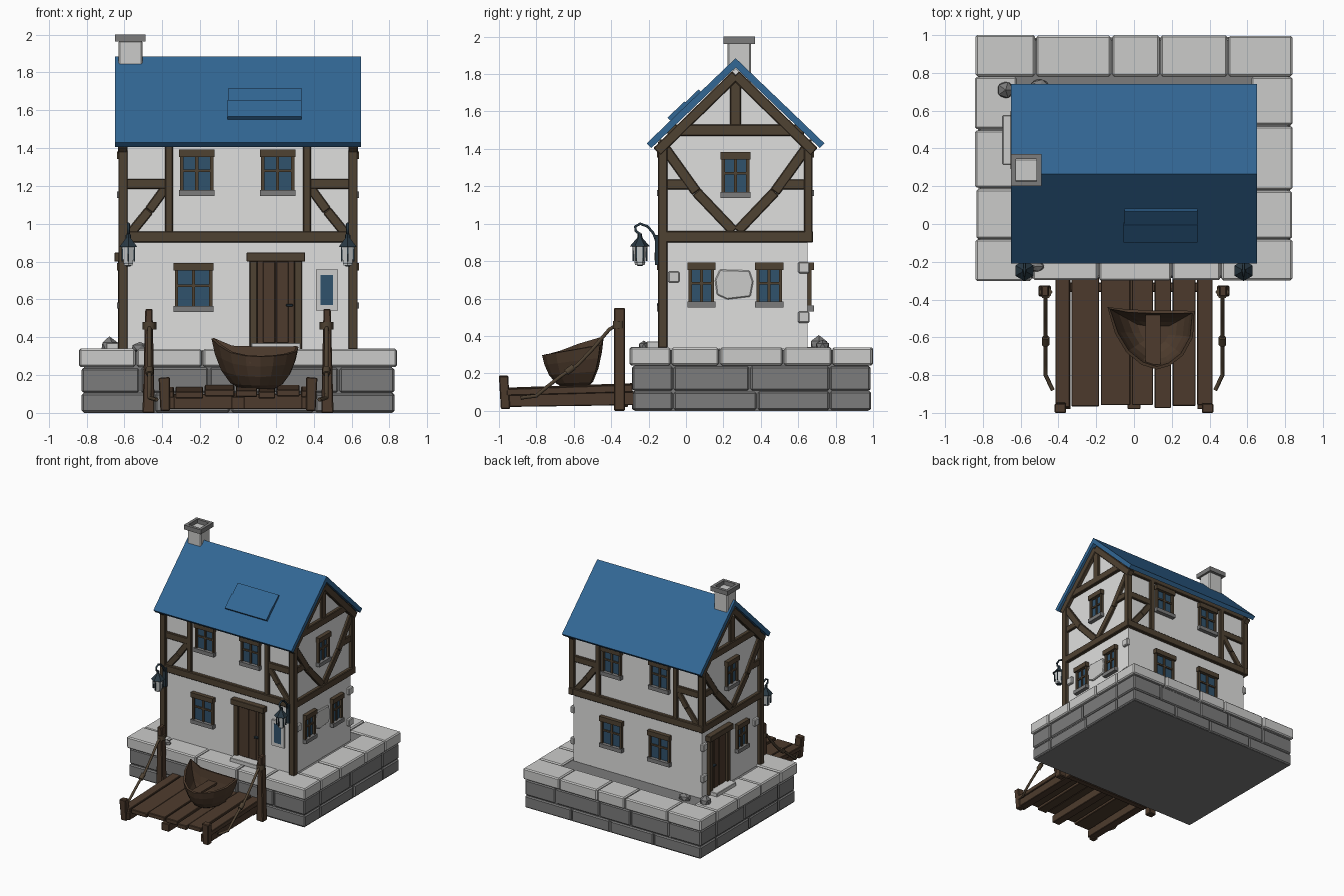
import bpy, bmesh, math, random
from mathutils import Vector, Matrix

if "Cube" in bpy.data.objects:
    bpy.data.objects.remove(bpy.data.objects["Cube"])

random.seed(4)
COLOURS = {
    "plaster": (0.74, 0.74, 0.73), "roof_blue": (0.032, 0.135, 0.30),
    "timber": (0.078, 0.054, 0.032), "dock_wood": (0.075, 0.044, 0.026),
    "light_stone": (0.60, 0.60, 0.59), "dark_stone": (0.20, 0.20, 0.20),
    "window_glass": (0.03, 0.085, 0.15), "iron": (0.022, 0.04, 0.055),
    "lantern_glass": (0.62, 0.64, 0.64)}
MATS = {}
for key, c in COLOURS.items():
    MATS[key] = bpy.data.materials.new(key)
    MATS[key].diffuse_color = (*c, 1)


def finish(bm, name, mats, bevel=0.0):
    bmesh.ops.recalc_face_normals(bm, faces=bm.faces)
    me = bpy.data.meshes.new(name)
    bm.to_mesh(me)
    bm.free()
    for m in mats.split():
        me.materials.append(MATS[m])
    ob = bpy.data.objects.new(name, me)
    bpy.context.collection.objects.link(ob)
    if bevel:
        mod = ob.modifiers.new("worn_edges", "BEVEL")
        mod.width, mod.segments, mod.limit_method = bevel, 1, "ANGLE"
    return ob


def prism(bm, pts, place, n0, n1, mat=0):
    """Extrude a 2D outline between two depths of a placed plane."""
    a = [bm.verts.new(place(u, v, n0)) for u, v in pts]
    b = [bm.verts.new(place(u, v, n1)) for u, v in pts]
    k = len(pts)
    faces = [bm.faces.new(a), bm.faces.new(b[::-1])]
    faces += [bm.faces.new((a[i], b[i], b[(i + 1) % k], a[(i + 1) % k])) for i in range(k)]
    for f in faces:
        f.material_index = mat


def rect(bm, u0, u1, v0, v1, place, n0, n1, mat=0):
    prism(bm, [(u0, v0), (u1, v0), (u1, v1), (u0, v1)], place, n0, n1, mat)


def strut(bm, path, w, place, n0, n1):
    """Beam of width w following a path of 2D points."""
    for p, q in zip(path, path[1:]):
        p, q = Vector(p), Vector(q)
        s = Vector((p.y - q.y, q.x - p.x)).normalized() * w / 2
        prism(bm, [p + s, q + s, q - s, p - s], place, n0, n1)


def tube(name, pts, r, mat):
    cu = bpy.data.curves.new(name, "CURVE")
    cu.dimensions, cu.bevel_depth, cu.bevel_resolution = "3D", r, 1
    cu.use_fill_caps = True
    sp = cu.splines.new("POLY")
    sp.points.add(len(pts) - 1)
    for p, co in zip(sp.points, pts):
        p.co = (*co, 1)
    cu.materials.append(MATS[mat])
    bpy.context.collection.objects.link(bpy.data.objects.new(name, cu))


# Planes: wall coordinates (u, v, outward n) to world
WX, Y0, Y1, YC = 0.605, -0.12, 0.65, 0.265
front = lambda u, v, n: (u, Y0 - n, v)
back = lambda u, v, n: (u, Y1 + n, v)
right = lambda u, v, n: (WX + n, u, v)
left = lambda u, v, n: (-WX - n, u, v)
across = lambda u, v, n: (n, u, v)
flat = lambda u, v, n: (u, v, n)

# Stone base: core and three courses of blocks
bm = bmesh.new()
rect(bm, -0.815, 0.815, -0.275, 0.975, flat, 0, 0.325)
finish(bm, "base_core", "dark_stone")


def course(name, z0, z1, out, mat, length):
    bm = bmesh.new()
    X, F, B, d = 0.83 + out, -0.29 - out, 0.99 + out, 0.22

    def row(a, b, c0, c1, along_x):
        n = max(1, round((b - a) / length))
        cuts = [a + (b - a) * i / n + (random.uniform(-.05, .05) if 0 < i < n else 0) for i in range(n + 1)]
        for s, e in zip(cuts, cuts[1:]):
            s, e, j = s + .004, e - .004, random.uniform(0, .008)
            if along_x:
                rect(bm, s, e, c0 + j * (c0 < 0), c1 - j * (c0 > 0), flat, z0 + .003, z1 - j / 2)
            else:
                rect(bm, c0 + j * (c0 < 0), c1 - j * (c0 > 0), s, e, flat, z0 + .003, z1 - j / 2)
    row(-X, X, F, F + d, True)
    row(-X, X, B - d, B, True)
    row(F + d, B - d, -X, -X + d, False)
    row(F + d, B - d, X - d, X, False)
    finish(bm, name, mat, 0.009)


course("base_lower_course", 0.0, 0.105, 0.0, "dark_stone", 0.42)
course("base_middle_course", 0.105, 0.24, 0.0, "dark_stone", 0.34)
course("base_top_slabs", 0.24, 0.34, 0.012, "light_stone", 0.34)

# Plaster house body with gables
bm = bmesh.new()
prism(bm, [(Y0, .33), (Y1, .33), (Y1, 1.455), (YC, 1.83), (Y0, 1.455)], across, -WX, WX)
finish(bm, "house_walls", "plaster")

# Timber framing
bm = bmesh.new()
IN, OUT = -0.02, 0.022
for x in (-0.608, 0.608):
    rect(bm, x - .025, x + .025, -.15, -.1, flat, .335, 1.44)
    rect(bm, x - .025, x + .025, .63, .675, flat, .9, 1.44)
for face in (front, back):
    rect(bm, -.62, .62, .9, .96, face, IN, .028)
    rect(bm, -.62, .62, 1.405, 1.45, face, IN, OUT)
    for s in (-1, 1):
        strut(bm, [(s * .365, .95), (s * .365, 1.43)], .042, face, IN, OUT)
        strut(bm, [(s * .61, 1.21), (s * .365, 1.21)], .055, face, IN, .018)
        strut(bm, [(s * .575, .94), (s * .47, 1.07), (s * .375, 1.2)], .05, face, IN, .016)
for face in (right, left):
    rect(bm, Y0 - .03, Y1 + .03, .9, .96, face, IN, .028)
    rect(bm, -.1, .63, 1.47, 1.53, face, IN, .028)
    rect(bm, YC - .03, YC + .03, 1.52, 1.78, face, IN, OUT)
    for s in (-1, 1):
        strut(bm, [(YC + s * .42, 1.385), (YC, 1.795)], .055, face, IN, .03)
        strut(bm, [(YC + s * .38, 1.21), (YC + s * .25, 1.21)], .055, face, IN, .018)
        strut(bm, [(YC + s * .375, 1.40), (YC + s * .21, 1.17), (YC + s * .01, .96)], .055, face, IN, .02)
finish(bm, "timber_frame", "timber", 0.005)

# Roof, with a raised patch on the front slope
bm = bmesh.new()
prism(bm, [(-.21, 1.43), (YC, 1.885), (.74, 1.43), (.715, 1.405), (YC, 1.835), (-.185, 1.405)],
      across, -.65, .65)
finish(bm, "roof", "roof_blue")
d = Vector((0, .475, .455)).normalized()
nrm = Vector((0, -d.z, d.y))
slope = lambda u, v, n: Vector((u, -.21, 1.43)) + d * v + nrm * n
bm = bmesh.new()
rect(bm, -.055, .335, .175, .30, slope, -.01, .022)
rect(bm, -.05, .335, .285, .40, slope, -.01, .016)
finish(bm, "roof_patch", "roof_blue")

# Chimney with hollow cap
bm = bmesh.new()
rect(bm, -.632, -.505, .222, .348, flat, 1.74, 1.968)
finish(bm, "chimney", "light_stone", 0.008)
bm = bmesh.new()
for a in (-.65, -.515):
    rect(bm, a, a + .025, .20, .37, flat, 1.962, 2.0)
for b in (.20, .345):
    rect(bm, -.65, -.49, b, b + .025, flat, 1.962, 2.0)
finish(bm, "chimney_cap", "dark_stone")


# Windows: glass, frame, crossbars, lintel and sill
def window(name, face, u, z0, z1, w):
    bm, h, t = bmesh.new(), w / 2, 0.018
    rect(bm, u - h, u + h, z0, z1, face, -.01, .005, 1)
    for s in (-1, 1):
        rect(bm, u + s * h - t / 2, u + s * h + t / 2, z0, z1, face, -.01, .022)
    rect(bm, u - .008, u + .008, z0, z1, face, -.01, .016)
    zm = z0 + (z1 - z0) * .55
    rect(bm, u - h, u + h, zm - .007, zm + .007, face, -.01, .015)
    rect(bm, u - h - .015, u + h + .015, z1 - .012, z1 + .028, face, -.01, .034)
    rect(bm, u - h - .015, u + h + .015, z0 - .028, z0 + .004, face, -.01, .034, 2)
    finish(bm, name, "timber window_glass dark_stone")


window("front_lower_window", front, -.235, .56, .765, .18)
for i, u in enumerate((-.218, .21)):
    window("front_upper_window_%d" % i, front, u, 1.175, 1.365, .16)
for i, u in enumerate((.235, -.215)):
    window("back_lower_window_%d" % i, back, u, .56, .765, .18)
    window("back_upper_window_%d" % i, back, u, 1.175, 1.365, .16)
for i, u in enumerate((.082, .445)):
    window("right_lower_window_%d" % i, right, u, .58, .765, .12)
window("left_lower_window", left, .13, .58, .765, .12)
for name, face in (("right", right), ("left", left)):
    window(name + "_upper_window", face, YC, 1.165, 1.355, .13)


# Doors
def door(name, face, u):
    bm = bmesh.new()
    rect(bm, u - .1, u + .1, .35, .81, face, -.01, .012, 1)
    for a in (-.035, .035):
        rect(bm, u + a - .032, u + a + .032, .37, .80, face, 0, .018, 1)
    for s in (-1, 1):
        rect(bm, u + s * .118 - .02, u + s * .118 + .02, .335, .81, face, -.01, .03)
    rect(bm, u - .155, u + .155, .80, .848, face, -.01, .048)
    rect(bm, u + .055, u + .09, .562, .576, face, .01, .035, 2)
    rect(bm, u - .13, u + .13, .335, .37, face, -.01, .09, 3)
    finish(bm, name, "timber dock_wood iron light_stone", 0.003)


door("front_door", front, .2)
door("left_door", left, .445)

# Small framed panel beside the front door
bm = bmesh.new()
rect(bm, .412, .528, .54, .757, front, -.01, .018)
rect(bm, .437, .503, .57, .73, front, .01, .022, 1)
finish(bm, "wall_panel", "light_stone window_glass")

# Exposed stones in the side plaster
bm = bmesh.new()
for face in (right, left):
    if face is right:
        prism(bm, [(.155, .70), (.18, .755), (.34, .75), (.36, .69), (.345, .61), (.22, .595), (.165, .62)],
              face, -.01, .014)
    for u, z in ((-.065, .715), (.63, .765), (.63, .50)):
        rect(bm, u - .03, u + .03, z - .03, z + .03, face, -.01, .022)
finish(bm, "exposed_stones", "light_stone", 0.006)

# Loose rocks on the base
for i, (x, y, sx, sy, sz) in enumerate(((-.68, .71, .05, .05, .06), (-.5, .73, .055, .04, .035),
                                       (-.52, -.225, .05, .03, .03))):
    bm = bmesh.new()
    bmesh.ops.create_icosphere(bm, subdivisions=1, radius=1,
                               matrix=Matrix.Translation((x, y, .345)) @ Matrix.Diagonal((sx, sy, sz, 1)))
    finish(bm, "rock_%d" % i, "dark_stone")

# Lanterns on iron hooks
for side, x in (("left", -.58), ("right", .58)):
    bm = bmesh.new()
    at = lambda z: Matrix.Translation((x, -.247, z))
    for z, r1, r2, h in ((.83, .026, .041, .10), (.902, .055, .012, .05), (.932, .014, .012, .03),
                         (.783, .012, .03, .018)):
        bmesh.ops.create_cone(bm, cap_ends=True, segments=6, radius1=r1, radius2=r2, depth=h, matrix=at(z))
    for f in bm.faces:
        if .78 < f.calc_center_median().z < .88 and abs(f.normal.z) < .5 and f.calc_area() > .002:
            f.material_index = 1
    for k in range(6):
        a = k * math.pi / 3
        v = Vector((math.sin(a), math.cos(a)))
        c = Vector((x, -.247)) + v * .036
        rect(bm, c.x - .004, c.x + .004, c.y - .004, c.y + .004, flat, .80, .885)
    rect(bm, x - .015, x + .015, .78, .94, front, .02, .045)
    finish(bm, side + "_lantern", "iron lantern_glass")
    tube(side + "_lantern_hook", [(x, -.155, .90), (x, -.175, .95), (x, -.205, .985), (x, -.245, 1.0),
                                  (x, -.272, .985), (x, -.268, .96), (x, -.247, .945)], .008, "iron")

# Dock: sloping planks on stringers, with front and rear posts
bm = bmesh.new()
edges = (-.42, -.335, -.18, -.015, .105, .2, .33, .42)
for a, b in zip(edges, edges[1:]):
    j, y = random.uniform(-.006, .006), -.97 + random.uniform(-.012, .012)
    prism(bm, [(y, .082 + j), (y, .118 + j), (-.285, .142 + j), (-.285, .10 + j)], across, a + .004, b - .004)
for x in (-.37, 0, .37):
    prism(bm, [(-.98, .02), (-.98, .085), (-.28, .105), (-.28, .03)], across, x - .035, x + .035)
rect(bm, -.4, .4, -.36, -.31, flat, .02, .1)
finish(bm, "dock_deck", "dock_wood", 0.004)
for side, s in (("left", -1), ("right", 1)):
    bm = bmesh.new()
    prism(bm, [(s * .36, .01), (s * .41, .01), (s * .42, .185), (s * .36, .19)],
          lambda u, v, n: (u, n - .12 * (v - .01) * .5, v), -.99, -.94)
    finish(bm, side + "_dock_front_post", "dock_wood", 0.005)
    bm = bmesh.new()
    prism(bm, [(s * .44, 0), (s * .505, 0), (s * .49, .55), (s * .452, .55)], front, .205, .265)
    finish(bm, side + "_dock_tall_post", "dock_wood", 0.006)
    x = s * .468
    tube(side + "_dock_rope", [(x, -.36, .465), (x, -.41, .435), (x, -.50, .33), (x, -.58, .245), (x, -.67, .185),
                               (x, -.74, .13), (x, -.80, .08), (s * .43, -.88, .07)], .011, "timber")
    tube(side + "_rope_knots", [(x, -.60, .235), (x, -.64, .205)], .02, "timber")
    tube(side + "_rope_binding", [(x, -.36, .44), (x, -.36, .48)], .036, "timber")

# Rowing boat: lofted hull with a cross plank
bm = bmesh.new()
rim = [(-.14, -.44), (-.03, -.452), (.1, -.457), (.22, -.458), (.32, -.46), (.312, -.60), (.26, -.695),
       (.19, -.75), (.12, -.77), (.04, -.745), (-.04, -.68), (-.10, -.58)]
rings = []
for k, z in ((1, 1), (.93, .7), (.8, .38), (.6, .12), (.38, 0)):
    rings.append([bm.verts.new((.11 + (x - .11) * k, -.58 + (y + .58) * k,
                                .125 + z * (.172 + .55 * max(0, -.02 - x) * .6 + .05 * (y + .77) / .3)))
                  for x, y in rim])
for a, b in zip(rings, rings[1:]):
    for i in range(len(rim)):
        j = (i + 1) % len(rim)
        bm.faces.new((a[i], a[j], b[j], b[i]))
bm.faces.new(rings[-1])
hull = finish(bm, "boat_hull", "dock_wood")
sol = hull.modifiers.new("planking", "SOLIDIFY")
sol.thickness, sol.offset = 0.016, -1
bm = bmesh.new()
rect(bm, .06, .14, -.745, -.465, flat, .262, .28)
finish(bm, "boat_seat", "dock_wood")

for m in bpy.data.materials:
    if m.users and not m.is_grease_pencil:
        m.use_nodes = True
        m.node_tree.nodes["Principled BSDF"].inputs["Base Color"].default_value = m.diffuse_color
